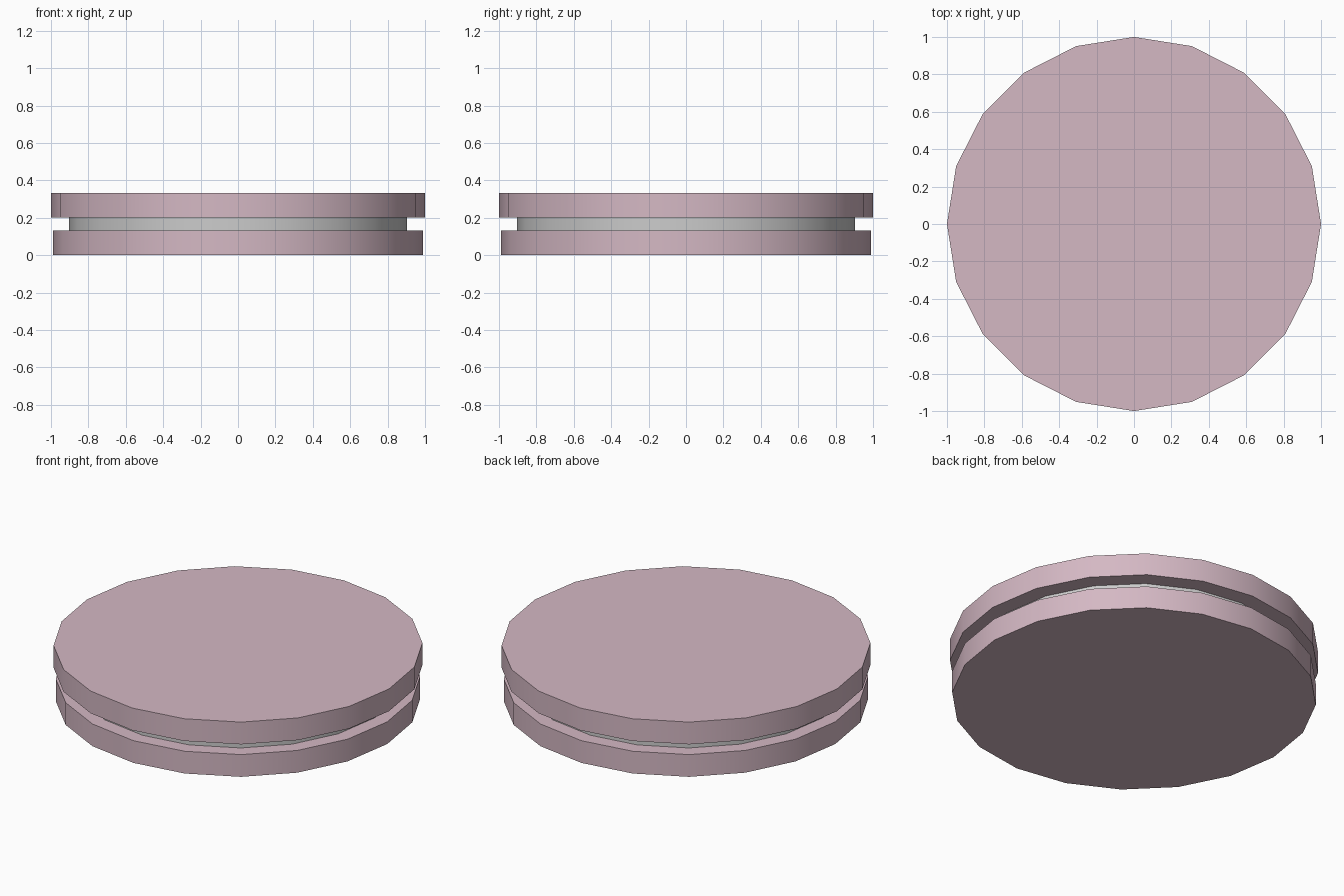
import bpy, math

if "Cube" in bpy.data.objects:
    bpy.data.objects.remove(bpy.data.objects["Cube"])

# Muted mauve for the two outer discs
mauve = bpy.data.materials.new("mauve")
mauve.diffuse_color = (0.66, 0.48, 0.55, 1)
mauve.use_nodes = True
mauve.node_tree.nodes["Principled BSDF"].inputs["Base Color"].default_value = mauve.diffuse_color


def disc(name, radius, z0, z1, mat=None):
    """Twenty-sided disc with smooth sides and hard rims."""
    bpy.ops.mesh.primitive_cylinder_add(
        vertices=20, radius=radius, depth=z1 - z0, location=(0, 0, (z0 + z1) / 2))
    ob = bpy.context.object
    ob.name = name
    if mat:
        ob.data.materials.append(mat)
    bpy.ops.object.shade_smooth_by_angle(angle=math.radians(30))
    return ob


# Lower disc, recessed grey core, slightly wider upper disc
disc("lower_disc", 0.988, 0.0, 0.133, mauve)
disc("core", 0.903, 0.133, 0.2)
disc("upper_disc", 1.0, 0.2, 0.333, mauve)
